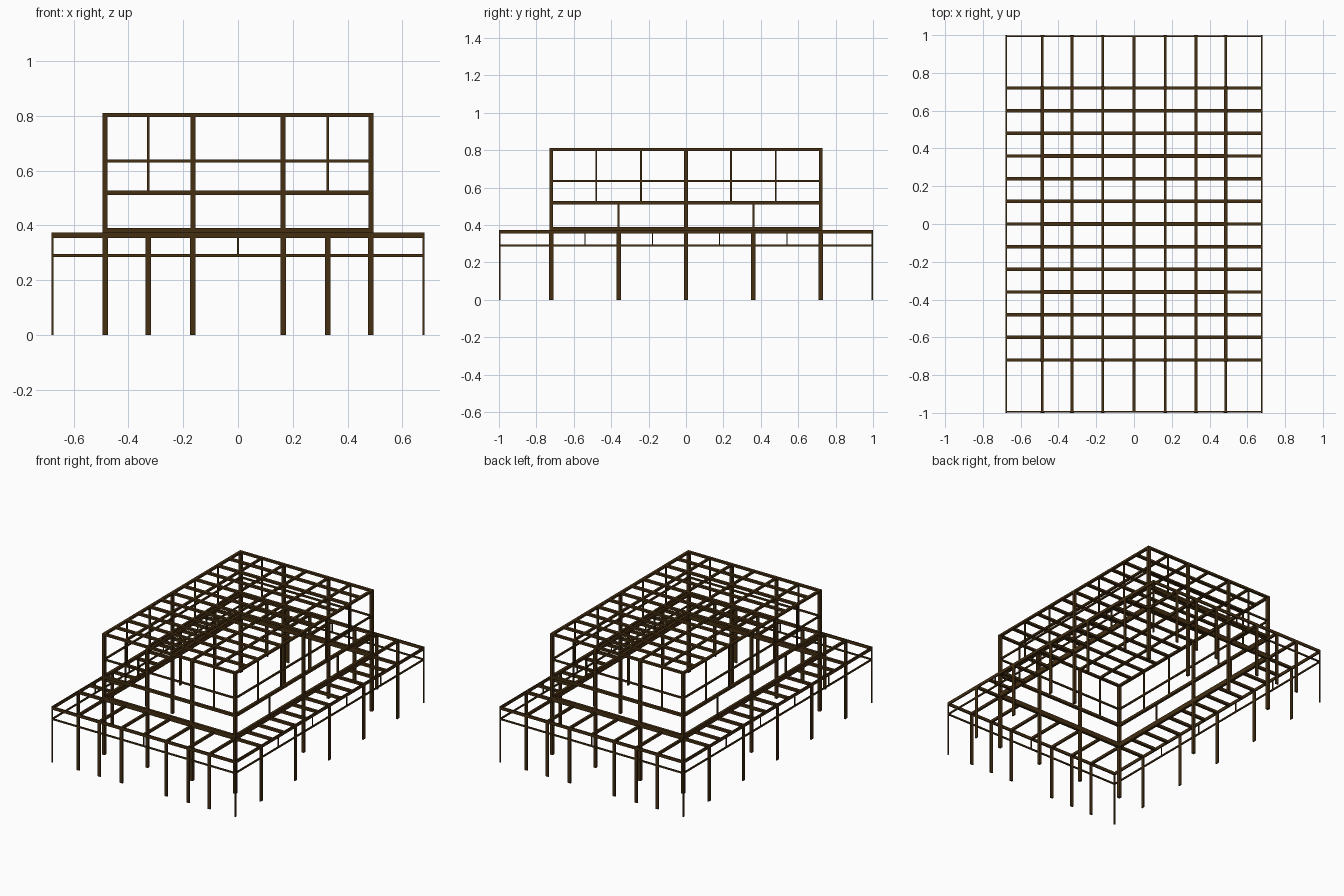
import bpy, bmesh

if "Cube" in bpy.data.objects:
    bpy.data.objects.remove(bpy.data.objects["Cube"])

# One dark timber colour for the whole frame
wood = bpy.data.materials.new("dark brown timber")
wood.diffuse_color = (0.058, 0.028, 0.006, 1)
wood.use_nodes = True
wood.node_tree.nodes["Principled BSDF"].inputs["Base Color"].default_value = wood.diffuse_color

# Plan dimensions: outer veranda and inner hall (beam centre lines)
OX, OY = 0.677, 0.995
IX, IY = 0.485, 0.72
COLS = [-0.485, -0.328, -0.165, 0, 0.165, 0.328, 0.485]
ROWS = [i * 0.12 for i in range(-6, 7)]
ROOF = (0.796, 0.81)
EAVE = (0.356, 0.373)


def frame(name, boxes):
    """One object from boxes given as (x, y, z centre, width x, y, z)."""
    bm = bmesh.new()
    for x, y, z, sx, sy, sz in boxes:
        for v in bmesh.ops.create_cube(bm, size=1)["verts"]:
            v.co = (x + v.co.x * sx, y + v.co.y * sy, z + v.co.z * sz)
    me = bpy.data.meshes.new(name)
    bm.to_mesh(me)
    bm.free()
    me.materials.append(wood)
    ob = bpy.data.objects.new(name, me)
    bpy.context.collection.objects.link(ob)
    return ob


def post(x, y, z0, z1, sx, sy):
    return (x, y, (z0 + z1) / 2, sx, sy, z1 - z0)


def ring(X, Y, z0, z1, t):
    """Four beams around a rectangle."""
    z, h = (z0 + z1) / 2, z1 - z0
    return [(0, s * Y, z, 2 * X + t, t, h) for s in (-1, 1)] + \
           [(s * X, 0, z, t, 2 * Y - t, h) for s in (-1, 1)]


S = (-1, 1)

# Hall: full-height posts
frame("hall_posts",
      [post(x, s * IY, 0, 0.808, 0.018, 0.02)
       for x in (-IX, -0.165, 0.165, IX) for s in S] +
      [post(s * IX, 0, 0, 0.808, 0.018, 0.02) for s in S])

# Hall: horizontal beams around the walls
frame("hall_eave_beam", ring(IX, IY, 0.358, 0.39, 0.018))
frame("hall_sill_beam", ring(IX, IY, 0.51, 0.528, 0.018))
frame("hall_window_rail", ring(IX, IY, 0.629, 0.64, 0.01))
frame("hall_top_beam", ring(IX, IY, *ROOF, 0.018))

# Hall: thin window mullions and short studs below them
frame("window_mullions",
      [post(x, s * IY, 0.528, 0.796, 0.008, 0.009)
       for x in (-0.328, 0.328) for s in S] +
      [post(s * IX, y, 0.528, 0.796, 0.009, 0.01)
       for y in (-0.48, -0.24, 0.24, 0.48) for s in S])
frame("wall_studs", [post(s * IX, y, 0.39, 0.51, 0.01, 0.011)
                     for y in (-0.36, 0.36) for s in S])

# Hall: flat roof grid
frame("roof_cross_beams",
      [post(0, y, *ROOF, 2 * IX, 0.02) for y in ROWS[1:-1]])
frame("roof_long_beams",
      [post(x, 0, *ROOF, 0.014, 2 * IY) for x in COLS[1:-1]])

# Veranda: rafters from hall to outer edge
frame("veranda_side_rafters",
      [post(s * (IX + OX) / 2, y, *EAVE, OX - IX, 0.017)
       for y in ROWS for s in S])
frame("veranda_end_rafters",
      [post(x, s * (IY + OY) / 2, *EAVE, 0.014, OY - IY)
       for x in COLS for s in S])

# Veranda: edge beam and lower rail
frame("veranda_edge_beam", ring(OX, OY, 0.354, 0.374, 0.008))
frame("veranda_lower_rail", ring(OX, OY, 0.285, 0.295, 0.008))

# Veranda: flat boards as outer posts, thin corner posts
frame("veranda_posts",
      [post(x, s * OY, 0, 0.356, 0.02, 0.009)
       for x in COLS if x != 0 for s in S] +
      [post(s * OX, y, 0, 0.356, 0.008, 0.023)
       for y in (-IY, -0.36, 0, 0.36, IY) for s in S])
frame("veranda_corner_posts",
      [post(a * OX, b * OY, 0, 0.356, 0.008, 0.009) for a in S for b in S])

# Veranda: small struts between rail and edge beam
frame("veranda_struts",
      [post(0, s * OY, 0.29, 0.356, 0.006, 0.006) for s in S] +
      [post(s * OX, y, 0.29, 0.356, 0.006, 0.006)
       for y in (-0.54, -0.18, 0.18, 0.54) for s in S])
